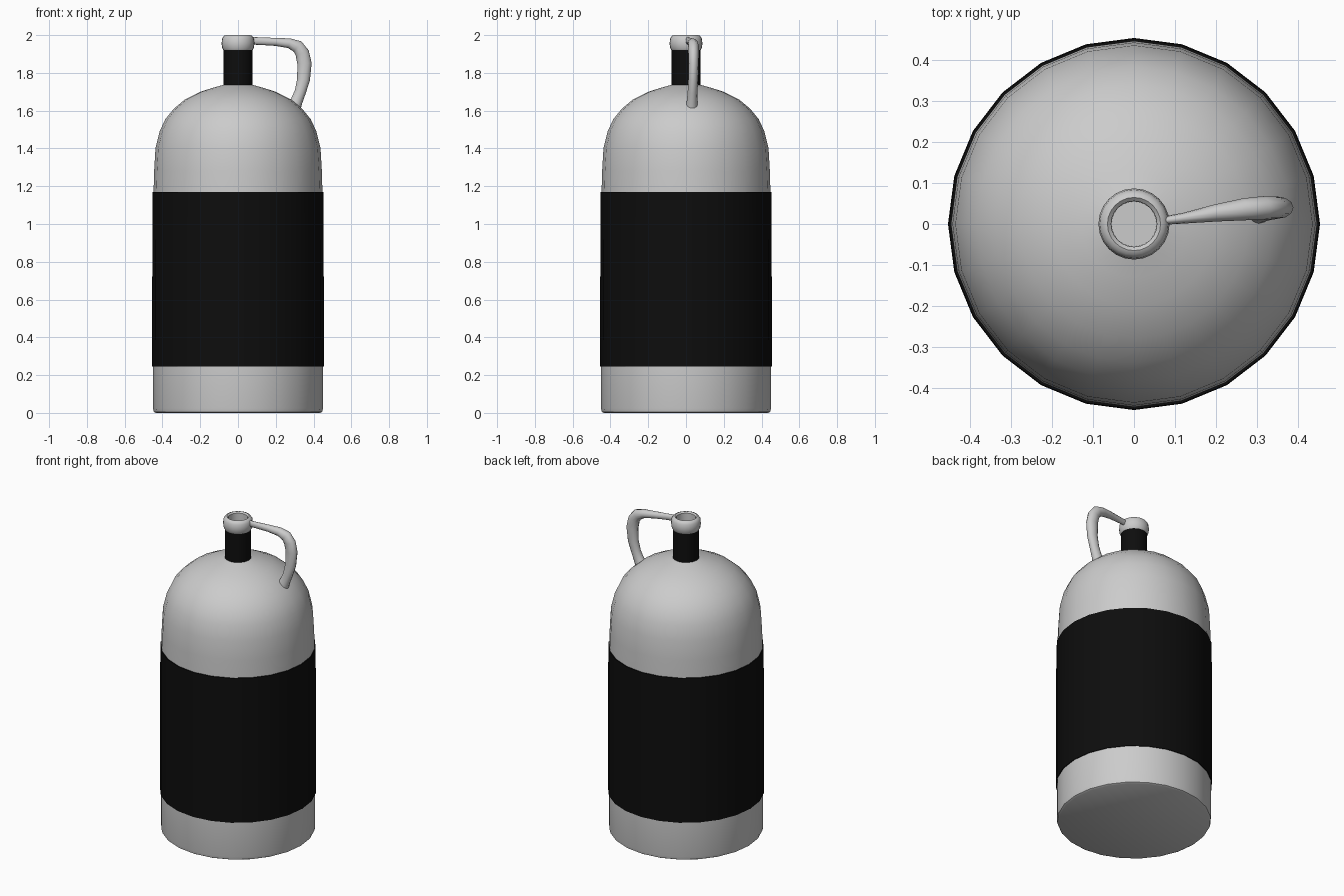
import bpy, bmesh, math
from mathutils import Vector

if "Cube" in bpy.data.objects:
    bpy.data.objects.remove(bpy.data.objects["Cube"])

SIDES = 24


def finish(name, bm, mat=None, angle=40):
    bmesh.ops.remove_doubles(bm, verts=bm.verts, dist=1e-5)
    mesh = bpy.data.meshes.new(name)
    bm.to_mesh(mesh)
    bm.free()
    obj = bpy.data.objects.new(name, mesh)
    bpy.context.collection.objects.link(obj)
    if mat:
        mesh.materials.append(mat)
    bpy.ops.object.select_all(action='DESELECT')
    obj.select_set(True)
    bpy.context.view_layer.objects.active = obj
    bpy.ops.object.shade_smooth_by_angle(angle=math.radians(angle))
    return obj


def bridge(bm, rings):
    for low, high in zip(rings, rings[1:]):
        n = len(low)
        for i in range(n):
            j = (i + 1) % n
            bm.faces.new((low[i], low[j], high[j], high[i]))


def lathe(name, profile, mat=None, cap_start=False, cap_end=False):
    """Revolve (radius, z) points, listed upward on the outside, around z."""
    bm = bmesh.new()
    turns = [2 * math.pi * i / SIDES for i in range(SIDES)]
    rings = [[bm.verts.new((r * math.cos(t), r * math.sin(t), z)) for t in turns]
             for r, z in profile]
    bridge(bm, rings)
    if cap_start:
        bm.faces.new(rings[0][::-1])
    if cap_end:
        bm.faces.new(rings[-1])
    return finish(name, bm, mat)


def sweep(name, path, sides=12):
    """Sweep an ellipse along (x, y, z, in-plane half width, side half width)."""
    bm = bmesh.new()
    pts = [Vector(p[:3]) for p in path]
    rings = []
    for k, p in enumerate(path):
        tangent = (pts[min(k + 1, len(pts) - 1)] - pts[max(k - 1, 0)]).normalized()
        side = Vector((0, 1, 0))
        out = side.cross(tangent).normalized()
        side = tangent.cross(out)
        ring = []
        for i in range(sides):
            t = 2 * math.pi * i / sides
            ring.append(bm.verts.new(pts[k] + out * math.cos(t) * p[3] + side * math.sin(t) * p[4]))
        rings.append(ring)
    bridge(bm, rings)
    bm.faces.new(rings[0])
    bm.faces.new(rings[-1])
    bmesh.ops.recalc_face_normals(bm, faces=bm.faces)
    return finish(name, bm, angle=60)


black = bpy.data.materials.new("black")
black.diffuse_color = (0.004, 0.004, 0.004, 1)
black.use_nodes = True
black.node_tree.nodes["Principled BSDF"].inputs["Base Color"].default_value = black.diffuse_color

# Foot of the jug
lathe("base", [(0.435, 0), (0.446, 0.006), (0.45, 0.025), (0.45, 0.245)], cap_start=True)

# Wide dark band, standing slightly proud of the body
lathe("body_band", [(0.45, 0.245), (0.455, 0.245), (0.453, 1.17), (0.447, 1.17)], black)

# Domed shoulder
lathe("shoulder", [(0.447, 1.17), (0.444, 1.28), (0.437, 1.40), (0.415, 1.49), (0.385, 1.555),
                   (0.34, 1.61), (0.28, 1.66), (0.20, 1.70), (0.13, 1.722), (0.077, 1.737)])

# Dark neck
lathe("neck", [(0.077, 1.735), (0.077, 1.92)], black)

# Rounded lip with the mouth recess
lathe("lip", [(0.077, 1.92), (0.083, 1.93), (0.087, 1.955), (0.084, 1.982), (0.075, 1.996),
              (0.065, 2.0), (0.056, 1.992), (0.055, 1.90)], cap_end=True)

# Handle from the lip round to the shoulder
sweep("handle", [
    (0.07, 0.008, 1.970, 0.020, 0.010),
    (0.12, 0.014, 1.968, 0.020, 0.013),
    (0.20, 0.027, 1.964, 0.021, 0.021),
    (0.27, 0.036, 1.957, 0.026, 0.027),
    (0.315, 0.039, 1.940, 0.034, 0.029),
    (0.340, 0.040, 1.905, 0.037, 0.028),
    (0.352, 0.040, 1.850, 0.038, 0.027),
    (0.347, 0.038, 1.765, 0.034, 0.026),
    (0.330, 0.035, 1.700, 0.030, 0.026),
    (0.310, 0.032, 1.650, 0.032, 0.028),
    (0.288, 0.030, 1.605, 0.042, 0.036),
])
